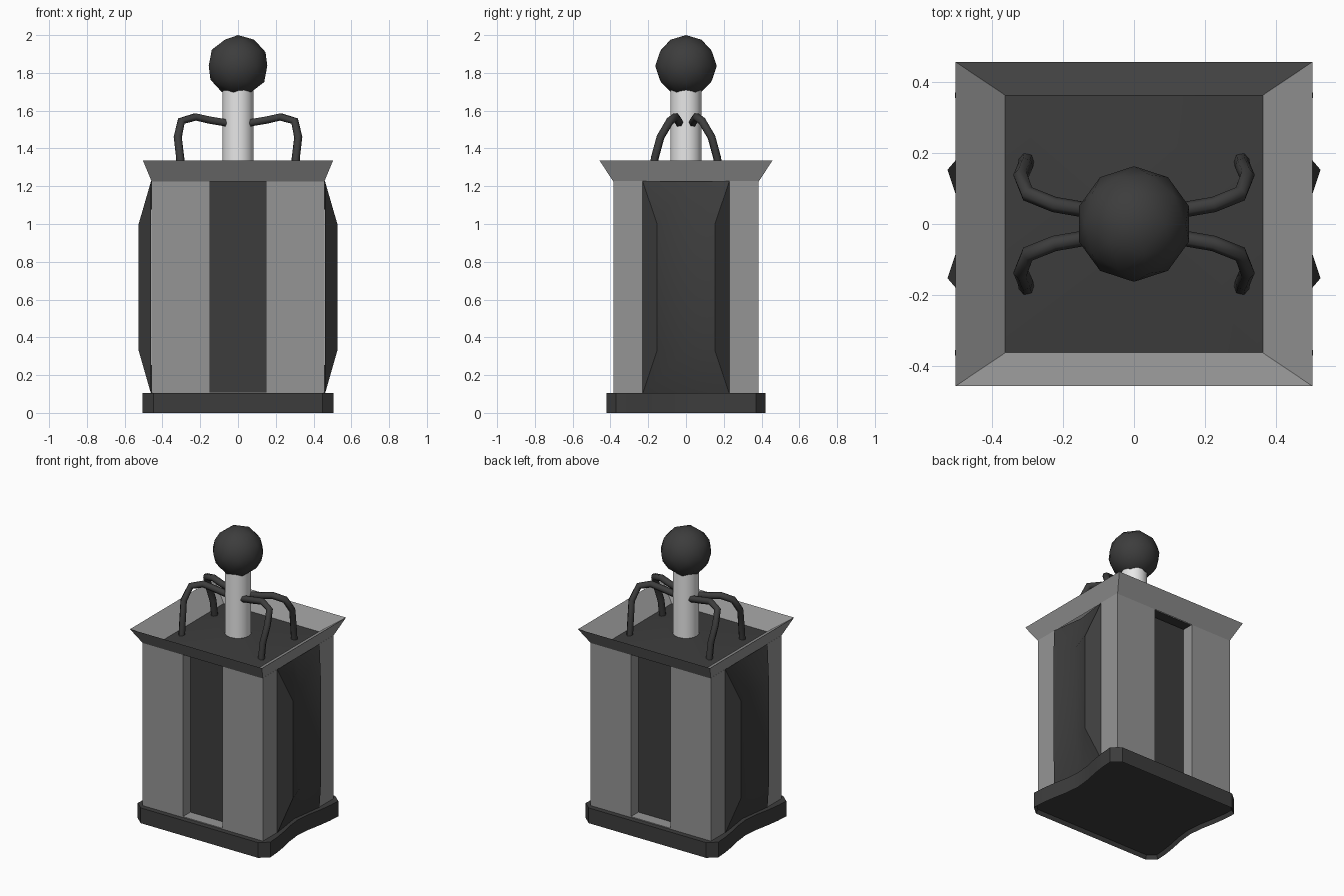
import bpy, bmesh, math

old = bpy.data.objects.get("Cube")
if old:
    bpy.data.objects.remove(old, do_unlink=True)


def material(name, value):
    m = bpy.data.materials.new(name)
    m.use_nodes = True
    colour = (value, value, value, 1)
    m.diffuse_color = colour
    m.node_tree.nodes["Principled BSDF"].inputs["Base Color"].default_value = colour
    return m


GREY = material("mid grey", 0.3)
DARK = material("charcoal", 0.046)
LIGHT = material("pale grey", 0.92)


def finish(obj, mat, angle=None):
    obj.data.materials.append(mat)
    if angle:
        bpy.ops.object.select_all(action="DESELECT")
        obj.select_set(True)
        bpy.context.view_layer.objects.active = obj
        bpy.ops.object.shade_smooth_by_angle(angle=math.radians(angle))
    return obj


def from_bmesh(name, bm, mat, angle=None):
    mesh = bpy.data.meshes.new(name)
    bm.to_mesh(mesh)
    bm.free()
    obj = bpy.data.objects.new(name, mesh)
    bpy.context.collection.objects.link(obj)
    return finish(obj, mat, angle)


def block(name, location, size, mat):
    bpy.ops.mesh.primitive_cube_add(size=1, location=location)
    obj = bpy.context.object
    obj.name = name
    obj.scale = size
    return finish(obj, mat)


def four_way(quarter):
    """Mirror a quarter outline, listed from the y axis to the x axis."""
    half = quarter + [(x, -y) for x, y in reversed(quarter) if y > 0]
    return half + [(-x, y) for x, y in reversed(half) if x > 0]


def prism(bm, outline, z0, z1):
    bottom = bm.faces.new([bm.verts.new((x, y, z0)) for x, y in outline])
    top = bmesh.ops.extrude_face_region(bm, geom=[bottom])["geom"]
    for v in top:
        if isinstance(v, bmesh.types.BMVert):
            v.co.z = z1
    bmesh.ops.recalc_face_normals(bm, faces=bm.faces)


def square_rings(bm, sizes):
    """Stack of rectangles (half x, half y, z) joined by side faces."""
    rings = [[bm.verts.new((x * a, y * b, z))
              for a, b in ((1, 1), (-1, 1), (-1, -1), (1, -1))]
             for x, y, z in sizes]
    for low, high in zip(rings, rings[1:]):
        for i in range(4):
            j = (i + 1) % 4
            bm.faces.new((low[i], low[j], high[j], high[i]))
    return rings


# Base slab with clipped corners, hollowed sides and a recessed underside
bm = bmesh.new()
plan = [(0.447, 0.42), (0.505, 0.37), (0.5, 0.29), (0.487, 0.2),
        (0.467, 0.1), (0.457, 0)]
prism(bm, four_way(plan), 0, 0.105)
under = [f for f in bm.faces if f.normal.z < -0.9]
bmesh.ops.inset_region(bm, faces=under, thickness=0.015)
for v in under[0].verts:
    v.co.z = 0.025
# The hollow's ceiling is the inside of the slab's top skin
bmesh.ops.reverse_faces(bm, faces=under)
from_bmesh("base", bm, DARK, 25)

# Cabinet body with notched front, back and sides
bm = bmesh.new()
plan = [(0.15, 0.3), (0.15, 0.385), (0.459, 0.385), (0.459, 0.23), (0.425, 0)]
prism(bm, four_way(plan), 0.1, 1.228)
from_bmesh("cabinet_body", bm, GREY)

# Dark panels and grey sills inside the front and back recesses
for name, s in (("front", -1), ("back", 1)):
    block(name + "_panel", (0, s * 0.3, 0.666), (0.298, 0.008, 1.123), DARK)
    block(name + "_sill", (0, s * 0.343, 0.107), (0.3, 0.084, 0.008), GREY)

# Side bulges: two ridges with a shallow valley between them
for name, s in (("left", 1), ("right", -1)):
    bm = bmesh.new()
    rows = []
    for z, ridge_x, ridge_y, valley in ((0.1, 0.46, 0.23, 0.428),
                                        (0.33, 0.526, 0.153, 0.475),
                                        (1.0, 0.526, 0.153, 0.475),
                                        (1.228, 0.46, 0.23, 0.428)):
        section = [(0.46, -0.23), (ridge_x, -ridge_y), (valley, 0),
                   (ridge_x, ridge_y), (0.46, 0.23)]
        rows.append([bm.verts.new((s * x, y, z)) for x, y in section])
    for low, high in zip(rows, rows[1:]):
        for i in range(4):
            bm.faces.new((low[i], low[i + 1], high[i + 1], high[i]))
    if s < 0:
        bmesh.ops.reverse_faces(bm, faces=bm.faces)
    bmesh.ops.remove_doubles(bm, verts=bm.verts, dist=0.0005)
    from_bmesh(name + "_side_bulge", bm, DARK, 40)

# Flared rim, sloping down inside to the deck
bm = bmesh.new()
square_rings(bm, [(0.457, 0.385, 1.225), (0.503, 0.457, 1.335),
                  (0.363, 0.363, 1.236)])
from_bmesh("flared_rim", bm, GREY)

# Dark deck inside the rim, rising gently to the post
bm = bmesh.new()
rings = square_rings(bm, [(0.364, 0.364, 1.236), (0.09, 0.09, 1.27)])
bm.faces.new(rings[-1])
from_bmesh("deck", bm, DARK, 40)

# Post and ball
bpy.ops.mesh.primitive_cylinder_add(vertices=16, radius=0.083, depth=0.47,
                                    location=(0, 0, 1.495))
bpy.context.object.name = "post"
finish(bpy.context.object, LIGHT, 40)
bpy.ops.mesh.primitive_ico_sphere_add(subdivisions=2, radius=0.163,
                                      location=(0, 0, 1.837))
bpy.context.object.name = "ball"
finish(bpy.context.object, DARK, 60)

# Four bent rods from the deck to the post
path = [(0.303, 0.18, 1.23), (0.306, 0.165, 1.35), (0.319, 0.135, 1.46),
        (0.3, 0.085, 1.545), (0.225, 0.055, 1.567), (0.15, 0.042, 1.55),
        (0.06, 0.036, 1.535)]
for name, a, b in (("front_left", 1, -1), ("front_right", -1, -1),
                   ("back_left", 1, 1), ("back_right", -1, 1)):
    curve = bpy.data.curves.new(name + "_rod", "CURVE")
    curve.dimensions = "3D"
    curve.bevel_depth = 0.022
    curve.bevel_resolution = 1
    curve.use_fill_caps = True
    spline = curve.splines.new("POLY")
    spline.points.add(len(path) - 1)
    for p, (x, y, z) in zip(spline.points, path):
        p.co = (x * a, y * b, z, 1)
    rod = bpy.data.objects.new(name + "_rod", curve)
    bpy.context.collection.objects.link(rod)
    curve.materials.append(DARK)
